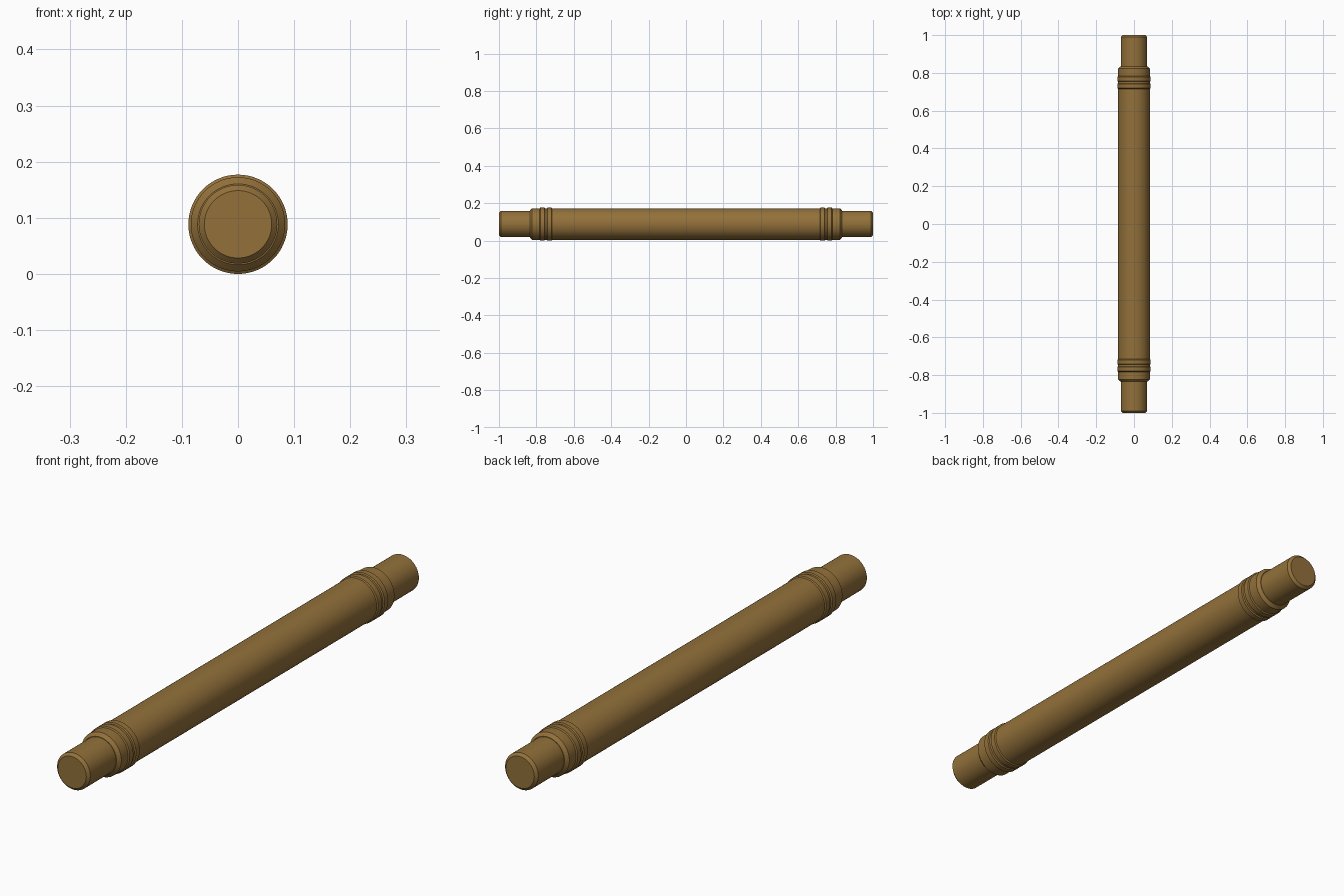
import bpy, bmesh, math

if "Cube" in bpy.data.objects:
    bpy.data.objects.remove(bpy.data.objects["Cube"])

R = 0.0885  # widest radius; the axis sits at this height

wood = bpy.data.materials.new("warm brown wood")
wood.diffuse_color = (0.292, 0.165, 0.043, 1)
wood.use_nodes = True
wood.node_tree.nodes["Principled BSDF"].inputs["Base Color"].default_value = wood.diffuse_color


def lathe(name, profile, sides=64):
    """Revolve (radius, y) points about the long axis and cap both ends."""
    bm = bmesh.new()
    rings = [[bm.verts.new((r * math.cos(2 * math.pi * i / sides), y,
                            R + r * math.sin(2 * math.pi * i / sides)))
              for i in range(sides)] for r, y in profile]
    for a, b in zip(rings, rings[1:]):
        for i in range(sides):
            j = (i + 1) % sides
            bm.faces.new((a[i], a[j], b[j], b[i]))
    bm.faces.new(rings[0])
    bm.faces.new(rings[-1])
    bmesh.ops.recalc_face_normals(bm, faces=bm.faces)
    mesh = bpy.data.meshes.new(name)
    bm.to_mesh(mesh)
    bm.free()
    mesh.materials.append(wood)
    ob = bpy.data.objects.new(name, mesh)
    bpy.context.collection.objects.link(ob)
    bpy.context.view_layer.objects.active = ob
    ob.select_set(True)
    bpy.ops.object.shade_smooth_by_angle(angle=math.radians(30))
    ob.select_set(False)


# Main roller with chamfered ends
lathe("roller", [(0.072, -0.835), (0.084, -0.823), (0.084, 0.823), (0.072, 0.835)])

for side, s in (("front", -1), ("back", 1)):
    # Narrow handle stub with chamfered tip
    lathe(side + "_handle", [(0.07, s * 0.8), (0.07, s * 0.99), (0.06, s)])
    # Two raised bands near each end
    for n, y in (("inner", 0.73), ("outer", 0.768)):
        lathe(f"{side}_{n}_band", [(0.083, s * (y - 0.015)), (0.0885, s * (y - 0.011)),
                                   (0.0885, s * (y + 0.011)), (0.083, s * (y + 0.015))])
